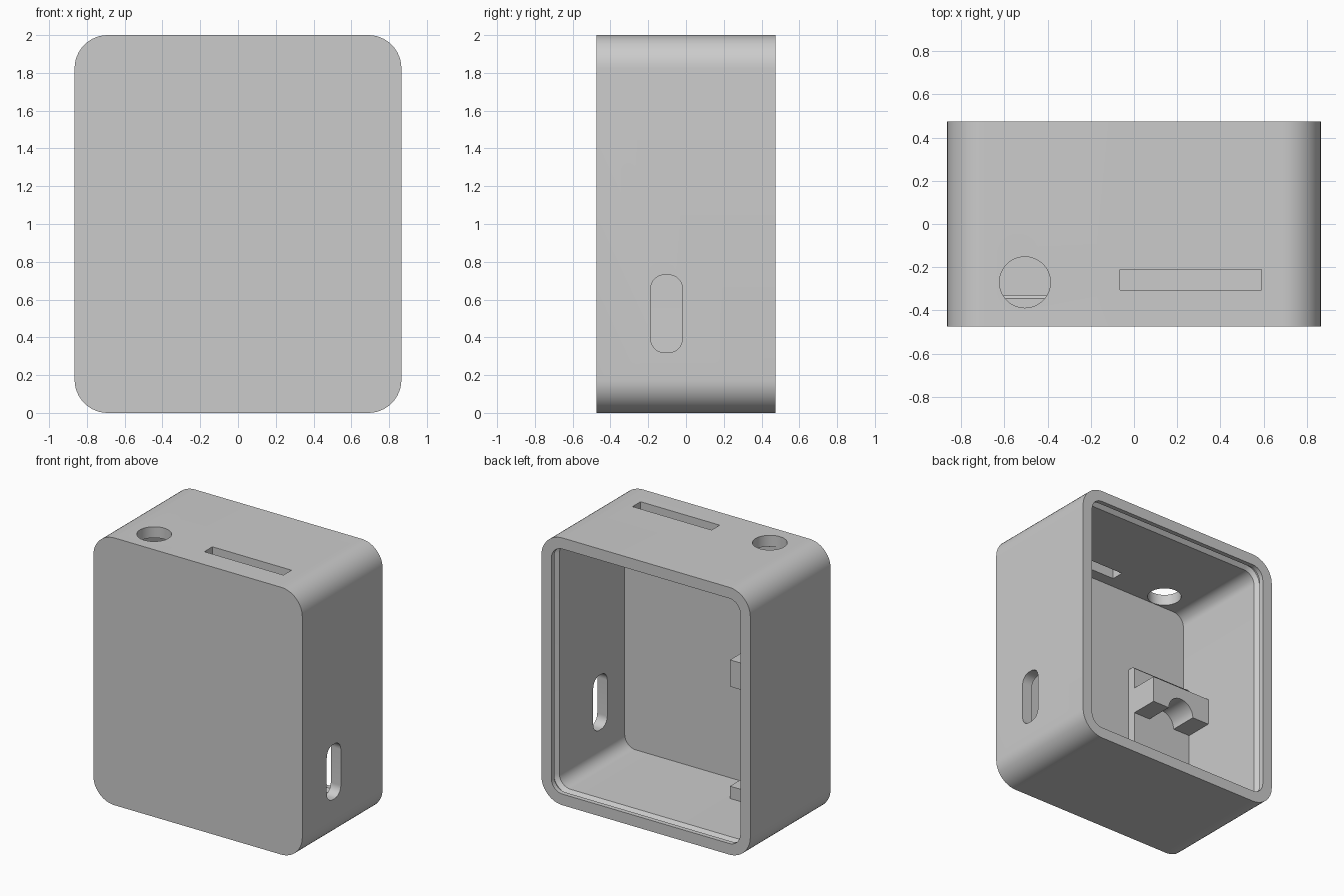
import bpy, bmesh, math
from mathutils import Vector

cube = bpy.data.objects.get("Cube")
if cube:
    bpy.data.objects.remove(cube, do_unlink=True)

GREY = (0.6, 0.6, 0.6, 1.0)
grey = bpy.data.materials.new("light_grey_plastic")
grey.use_nodes = True
grey.diffuse_color = GREY
grey.node_tree.nodes["Principled BSDF"].inputs["Base Color"].default_value = GREY

HALF_X, HALF_Y, HEIGHT = 0.865, 0.475, 2.0
RADIUS, WALL = 0.175, 0.083


def rounded_rect(u, v, half_u, half_v, r, steps=12):
    """Outline of a rounded rectangle centred on (u, v)."""
    points = []
    for quarter, (su, sv) in enumerate([(1, 1), (-1, 1), (-1, -1), (1, -1)]):
        for i in range(steps + 1):
            a = math.pi / 2 * (quarter + i / steps)
            points.append((u + su * (half_u - r) + r * math.cos(a),
                           v + sv * (half_v - r) + r * math.sin(a)))
    return points


def loft(name, axis, stations):
    """Closed solid through matching outlines placed along an axis."""
    place = {"x": lambda d, p: Vector((d, p[0], p[1])),
             "y": lambda d, p: Vector((p[0], d, p[1])),
             "z": lambda d, p: Vector((p[0], p[1], d))}[axis]
    bm = bmesh.new()
    rings = [[bm.verts.new(place(d, p)) for p in outline] for d, outline in stations]
    count = len(rings[0])
    for low, high in zip(rings, rings[1:]):
        for i in range(count):
            j = (i + 1) % count
            bm.faces.new((low[i], low[j], high[j], high[i]))
    bm.faces.new(rings[0])
    bm.faces.new(rings[-1])
    bmesh.ops.recalc_face_normals(bm, faces=bm.faces)
    mesh = bpy.data.meshes.new(name)
    bm.to_mesh(mesh)
    bm.free()
    mesh.materials.append(grey)
    obj = bpy.data.objects.new(name, mesh)
    bpy.context.collection.objects.link(obj)
    return obj


def prism(name, axis, start, end, outline):
    return loft(name, axis, [(start, outline), (end, outline)])


def activate(obj):
    bpy.ops.object.select_all(action="DESELECT")
    obj.select_set(True)
    bpy.context.view_layer.objects.active = obj


def cut(target, cutter):
    cutter.hide_render = True
    mod = target.modifiers.new("cut", "BOOLEAN")
    mod.operation = "DIFFERENCE"
    mod.solver = "EXACT"
    mod.object = cutter
    activate(target)
    bpy.ops.object.modifier_apply(modifier=mod.name)
    bpy.data.objects.remove(cutter, do_unlink=True)


def shell_outline(inset):
    return rounded_rect(0, HEIGHT / 2, HALF_X - inset, HEIGHT / 2 - inset, RADIUS - inset)


# Outer shell
case = prism("case_shell", "y", -HALF_Y, HALF_Y, shell_outline(0))

# Cavity open at the back, with a snap groove just inside the rim
groove = WALL - 0.028
cavity = [(-HALF_Y + WALL, WALL), (0.38, WALL), (0.405, groove),
          (0.425, groove), (0.44, WALL), (0.6, WALL)]
cut(case, loft("cavity_cutter", "y", [(y, shell_outline(i)) for y, i in cavity]))

# Side port, top slot and round top hole
cut(case, prism("port_cutter", "x", 0.7, 1.0,
                rounded_rect(-0.103, 0.525, 0.083, 0.205, 0.07)))
cut(case, prism("slot_cutter", "z", 1.85, 2.1,
                [(-0.065, -0.305), (0.59, -0.305), (0.59, -0.21), (-0.065, -0.21)]))
circle = [(-0.505 + 0.118 * math.cos(a), -0.27 + 0.118 * math.sin(a))
          for a in (math.tau * i / 48 for i in range(48))]
cut(case, prism("hole_cutter", "z", 1.85, 2.1, circle))

# Backing plate on the inside of the front wall
LEFT, RIGHT = -0.28, -0.80
FRONT, BACK = -0.33, -0.12
plate = prism("bracket_plate", "x", RIGHT, LEFT,
              [(-0.41, 0.06), (FRONT, 0.06), (FRONT, 1.28), (-0.345, 1.295), (-0.41, 1.295)])

# Upper clamp with a half-round notch underneath
notch_x, notch_r, low, high = -0.53, 0.11, 0.92, 1.12
arch = [(notch_x - notch_r * math.cos(a), low + notch_r * math.sin(a))
        for a in (math.pi * i / 20 for i in range(21))]
clamp = prism("upper_clamp", "y", FRONT - 0.02, BACK,
              [(RIGHT, high), (RIGHT, low)] + arch + [(LEFT, low), (LEFT, high)])

# Lower support on the floor
support = prism("lower_support", "y", FRONT - 0.02, BACK,
                [(RIGHT, 0.06), (LEFT, 0.06), (LEFT, 0.175), (RIGHT, 0.175)])

for part in (case, plate, clamp, support):
    activate(part)
    bpy.ops.object.shade_smooth_by_angle(angle=math.radians(25))
